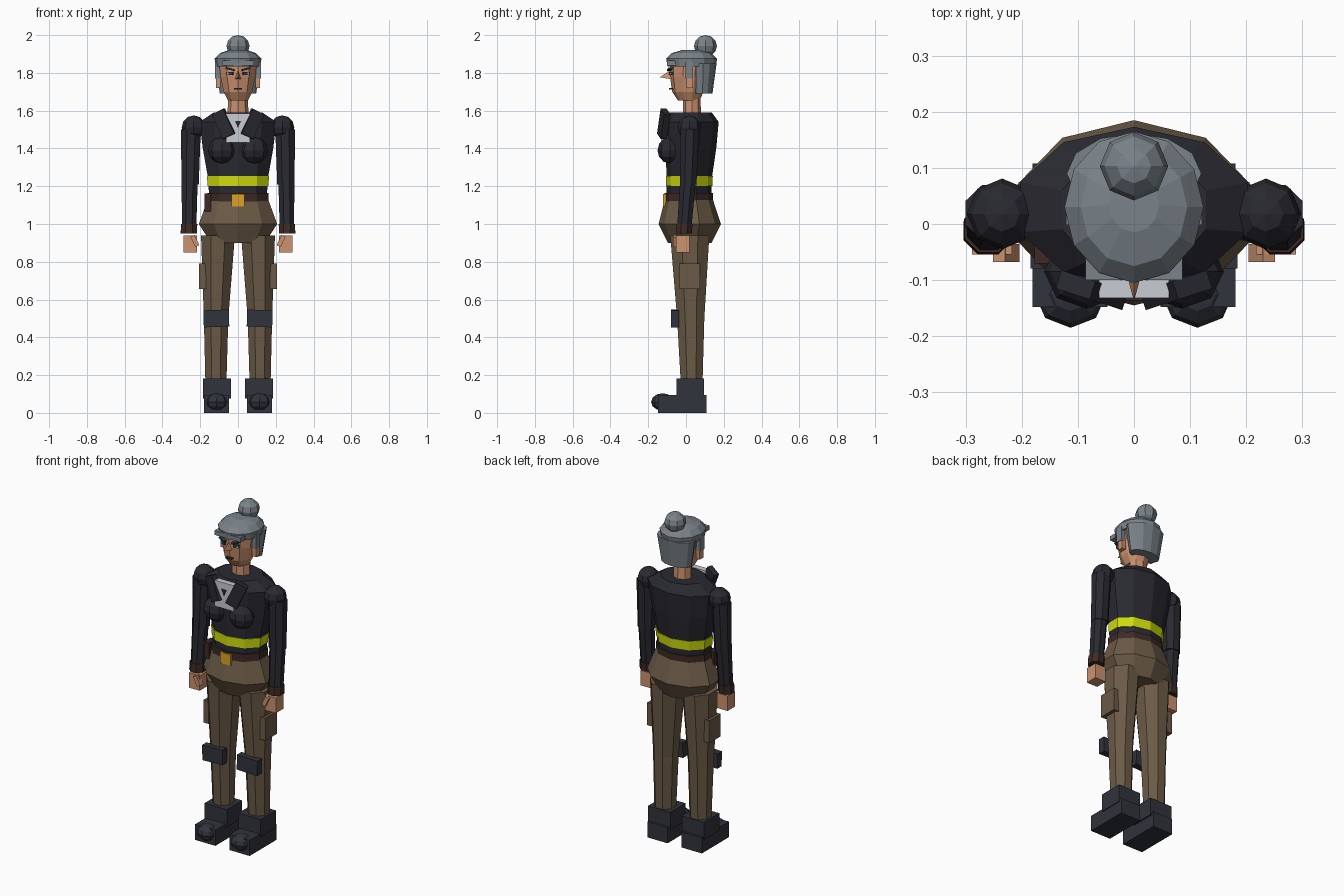
import bpy, bmesh, math
from mathutils import Matrix, Vector, Euler

if "Cube" in bpy.data.objects:
    bpy.data.objects.remove(bpy.data.objects["Cube"])


def material(name, r, g, b):
    lin = lambda c: ((c / 255 + 0.055) / 1.055) ** 2.4 if c > 10 else c / 255 / 12.92
    m = bpy.data.materials.new(name)
    m.diffuse_color = (lin(r), lin(g), lin(b), 1)
    m.use_nodes = True
    m.node_tree.nodes["Principled BSDF"].inputs["Base Color"].default_value = m.diffuse_color
    return m


JACKET = material("dark jacket", 41, 41, 49)
BOOT = material("boot grey", 49, 51, 60)
PANTS = material("brown trousers", 108, 91, 71)
SKIN = material("skin", 203, 146, 112)
HAIR = material("grey hair", 122, 131, 138)
STRIPE = material("yellow stripe", 205, 218, 12)
BELT = material("dark leather", 62, 42, 36)
BUCKLE = material("gold buckle", 220, 160, 40)
SHIRT = material("light shirt", 200, 204, 209)
EYE = material("eye dark", 48, 60, 74)


def finish(name, bm, mat):
    bmesh.ops.recalc_face_normals(bm, faces=bm.faces)
    me = bpy.data.meshes.new(name)
    bm.to_mesh(me)
    bm.free()
    me.materials.append(mat)
    ob = bpy.data.objects.new(name, me)
    bpy.context.collection.objects.link(ob)
    return ob


def loft(name, mat, rings, n=10, turn=0.0):
    """Stack of elliptical rings (x, y, z, rx, ry), a vertex facing front, capped."""
    bm = bmesh.new()
    rows = []
    for x, y, z, rx, ry in rings:
        angles = [-math.pi / 2 + turn + 2 * math.pi * i / n for i in range(n)]
        rows.append([bm.verts.new((x + rx * math.cos(a), y + ry * math.sin(a), z)) for a in angles])
    for lo, hi in zip(rows, rows[1:]):
        for i in range(n):
            j = (i + 1) % n
            bm.faces.new((lo[i], lo[j], hi[j], hi[i]))
    bm.faces.new(rows[0][::-1])
    bm.faces.new(rows[-1])
    return finish(name, bm, mat)


def box(name, mat, loc, size, rot=(0, 0, 0)):
    bm = bmesh.new()
    e = Euler([math.radians(a) for a in rot])
    bmesh.ops.create_cube(bm, size=1, matrix=Matrix.LocRotScale(Vector(loc), e, Vector(size)))
    return finish(name, bm, mat)


def ball(name, mat, loc, radii, seg=8, rings=6):
    bm = bmesh.new()
    bmesh.ops.create_uvsphere(bm, u_segments=seg, v_segments=rings, radius=1,
                              matrix=Matrix.LocRotScale(Vector(loc), None, Vector(radii)))
    return finish(name, bm, mat)


# Torso, hips and belt
loft("hips", PANTS, [(0, .02, .90, .15, .115), (0, .02, 1.0, .218, .165), (0, .015, 1.13, .168, .127)])
loft("belt", BELT, [(0, .014, 1.12, .17, .129), (0, .014, 1.165, .17, .129)])
box("belt_buckle", BUCKLE, (0, -.112, 1.125), (.07, .02, .065))
box("belt_pouch", BELT, (-.16, -.04, 1.115), (.035, .06, .095))
loft("jacket_body", JACKET, [(0, .015, 1.14, .160, .119), (0, .018, 1.25, .168, .120),
                             (0, .025, 1.40, .196, .135), (0, .03, 1.54, .214, .143),
                             (0, .025, 1.59, .135, .112)])
loft("reflective_stripe", STRIPE, [(0, .016, 1.2, .169, .123), (0, .018, 1.255, .173, .124)])

# Shirt front, tie and collar
box("shirt_front", SHIRT, (0, -.115, 1.508), (.125, .034, .155))
bm = bmesh.new()
front = [bm.verts.new((x, -.136, z)) for x, z in ((-.016, 1.545), (.016, 1.545), (0, 1.508))]
back = [bm.verts.new((v.co.x, -.13, v.co.z)) for v in front]
bm.faces.new(front)
bm.faces.new(back)
for i in range(3):
    j = (i + 1) % 3
    bm.faces.new((front[i], front[j], back[j], back[i]))
finish("tie_knot", bm, JACKET)

# Head and neck
loft("neck", SKIN, [(0, .032, 1.57, .056, .048), (0, .03, 1.68, .052, .046)], 8)
loft("head", SKIN, [(0, .015, 1.655, .056, .058), (0, .01, 1.70, .08, .083),
                    (0, .015, 1.78, .098, .100), (0, .02, 1.86, .105, .105)])
bm = bmesh.new()
base = [bm.verts.new(c) for c in ((-.018, -.07, 1.765), (.018, -.07, 1.765), (0, -.07, 1.825))]
tip = bm.verts.new((0, -.138, 1.777))
bm.faces.new(base)
for i in range(3):
    bm.faces.new((base[i], base[(i + 1) % 3], tip))
finish("nose", bm, SKIN)
box("lips", BELT, (0, -.08, 1.716), (.04, .022, .007))

# Hair: crown, back shell, fringe and bun
loft("hair_crown", HAIR, [(0, .03, 1.835, .118, .128), (0, .03, 1.875, .124, .135),
                          (0, .03, 1.905, .095, .105), (0, .035, 1.922, .045, .05)], 12)
loft("hair_back", HAIR, [(0, .088, 1.69, .096, .052), (0, .09, 1.85, .12, .072)], 12)
box("hair_fringe", HAIR, (0, -.075, 1.852), (.172, .05, .026))
ball("hair_bun", HAIR, (0, .103, 1.942), (.061, .061, .058))

for s, side in ((-1, "left"), (1, "right")):
    # Face and hair details
    box(side + "_eye", EYE, (s * .042, -.076, 1.797), (.034, .016, .018), (0, 0, s * 18))
    box(side + "_eye_white", SHIRT, (s * .053, -.081, 1.797), (.008, .008, .01), (0, 0, s * 18))
    box(side + "_eyebrow", EYE, (s * .042, -.085, 1.82), (.045, .02, .008), (0, -s * 14, s * 15))
    box(side + "_ear", SKIN, (s * .105, .02, 1.755), (.025, .035, .07))
    box(side + "_side_lock", HAIR, (s * .108, .018, 1.815), (.026, .04, .09))

    # Chest and lapels
    ball(side + "_chest", JACKET, (s * .085, -.085, 1.39), (.075, .066, .07))
    box(side + "_lapel", JACKET, (s * .075, -.118, 1.53), (.07, .034, .145), (0, s * 25, s * 18))

    # Arm
    ball(side + "_shoulder", JACKET, (s * .235, .018, 1.512), (.063, .063, .063))
    loft(side + "_upper_arm", JACKET, [(s * .254, .012, 1.21, .050, .047),
                                       (s * .249, .02, 1.50, .056, .054)], 8, math.pi / 8)
    loft(side + "_forearm", JACKET, [(s * .259, -.01, .97, .041, .041),
                                     (s * .256, .01, 1.225, .046, .045)], 8, math.pi / 8)
    loft(side + "_cuff", BELT, [(s * .260, -.012, .95, .047, .046),
                                (s * .259, -.008, 1.0, .047, .046)], 8, math.pi / 8)
    box(side + "_hand", SKIN, (s * .253, -.018, .895), (.072, .072, .09))
    box(side + "_thumb", SKIN, (s * .228, -.052, .91), (.024, .032, .06), (0, s * 25, 0))

    # Leg
    loft(side + "_leg", PANTS, [(s * .117, .03, .15, .060, .062), (s * .116, .025, .5, .070, .078),
                                (s * .106, .02, .94, .097, .112)], 8, math.pi / 8)
    box(side + "_thigh_pocket", PANTS, (s * .188, .02, .723), (.036, .11, .135))
    box(side + "_knee_pad", BOOT, (s * .115, -.058, .50), (.135, .042, .09), (0, s * 2, 0))

    # Boot
    box(side + "_boot_foot", BOOT, (s * .114, -.02, .047), (.134, .256, .094))
    box(side + "_boot_shaft", BOOT, (s * .112, .022, .13), (.148, .145, .105))
    ball(side + "_boot_toe", BOOT, (s * .113, -.125, .058), (.064, .06, .046))
